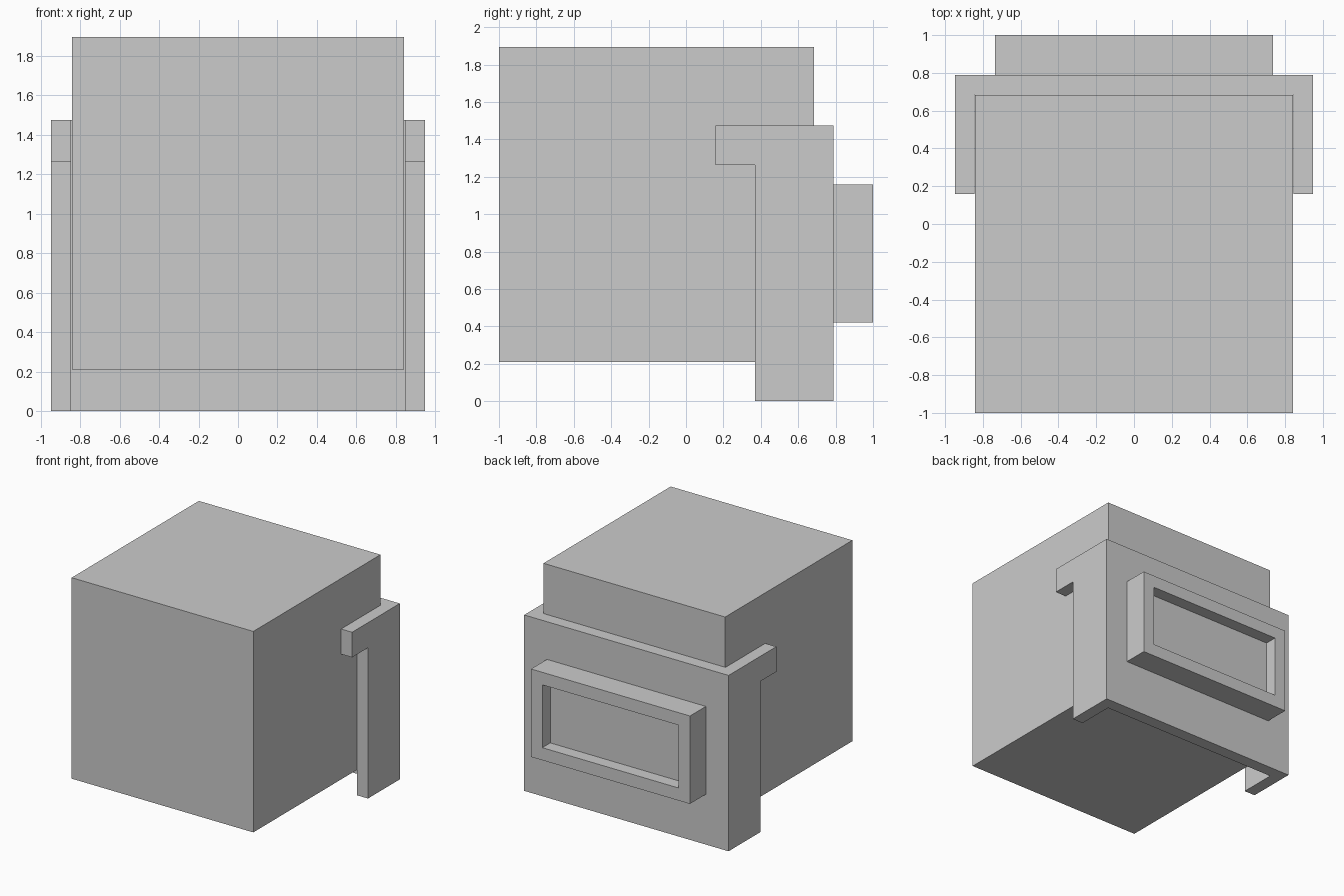
import bpy, bmesh
from mathutils import Vector

if "Cube" in bpy.data.objects:
    bpy.data.objects.remove(bpy.data.objects["Cube"])

U = 2 / 19  # the model sits on a 19-unit-long block grid


def finish(name, bm):
    bmesh.ops.recalc_face_normals(bm, faces=bm.faces)
    mesh = bpy.data.meshes.new(name)
    bm.to_mesh(mesh)
    bm.free()
    obj = bpy.data.objects.new(name, mesh)
    bpy.context.collection.objects.link(obj)
    return obj


def prism(profile, half_width):
    """Extrude a (y, z) side profile across x, in grid units."""
    bm = bmesh.new()
    face = bm.faces.new([bm.verts.new((-half_width * U, y * U, z * U)) for y, z in profile])
    new = bmesh.ops.extrude_face_region(bm, geom=[face])["geom"]
    verts = [v for v in new if isinstance(v, bmesh.types.BMVert)]
    bmesh.ops.translate(bm, verts=verts, vec=(2 * half_width * U, 0, 0))
    bmesh.ops.recalc_face_normals(bm, faces=bm.faces)
    return bm


def rect(y0, y1, z0, z1):
    return [(y0, z0), (y1, z0), (y1, z1), (y0, z1)]


# Main block
finish("body", prism(rect(-9.5, 6.5, 2, 18), 8))

# Back bracket: hooked side profile, hollowed to a U-shaped shell
hook = [(3.5, 0), (7.5, 0), (7.5, 14), (1.5, 14), (1.5, 12), (3.5, 12)]
bracket = finish("back_bracket", prism(hook, 9))
cutter = finish("bracket_cutter", prism(rect(0, 6.5, -2, 16), 8.03))
cutter.hide_render = True
cutter.hide_set(True)
cutter.display_type = 'WIRE'
cut = bracket.modifiers.new("hollow", 'BOOLEAN')
cut.operation = 'DIFFERENCE'
cut.solver = 'EXACT'
cut.object = cutter

# Rear panel with a recessed rectangular face
bm = prism(rect(7.5, 9.5, 4, 11), 7)
back = max(bm.faces, key=lambda f: f.calc_center_median().y)
bmesh.ops.inset_region(bm, faces=[back], thickness=U, use_even_offset=True)
floor = bmesh.ops.extrude_discrete_faces(bm, faces=[back])["faces"][0]
bmesh.ops.translate(bm, verts=floor.verts, vec=Vector((0, -U, 0)))
finish("rear_panel", bm)
